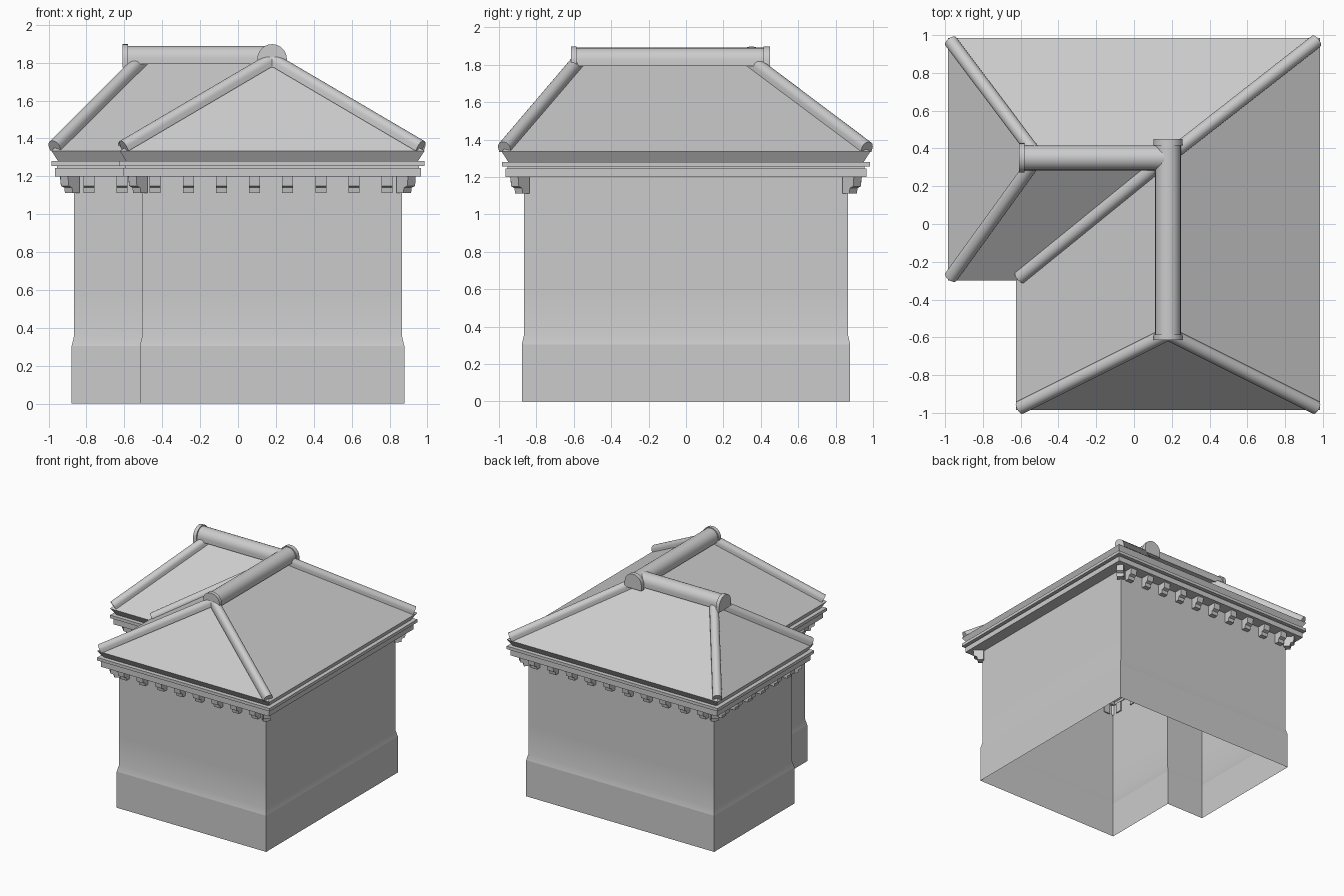
import bpy, bmesh, math
from mathutils import Vector

cube = bpy.data.objects.get("Cube")
if cube:
    bpy.data.objects.remove(cube)

stone = bpy.data.materials.new("grey_stone")
stone.use_nodes = True
GREY = (0.6, 0.6, 0.6, 1)
stone.diffuse_color = GREY
stone.node_tree.nodes["Principled BSDF"].inputs["Base Color"].default_value = GREY

WALL = 0.865            # half width of the walls
NOTCH = (-0.505, -0.18)  # inner corner of the L plan
EAVE = 0.12             # roof overhang
EAVE_Z, RIDGE_Z = 1.335, 1.805


def finish(bm, name, angle=None):
    bmesh.ops.recalc_face_normals(bm, faces=bm.faces)
    mesh = bpy.data.meshes.new(name)
    bm.to_mesh(mesh)
    bm.free()
    mesh.materials.append(stone)
    ob = bpy.data.objects.new(name, mesh)
    bpy.context.collection.objects.link(ob)
    if angle:
        bpy.ops.object.select_all(action='DESELECT')
        ob.select_set(True)
        bpy.context.view_layer.objects.active = ob
        bpy.ops.object.shade_smooth_by_angle(angle=math.radians(angle))
    return ob


def plan(out):
    """L-shaped outline pushed outwards by a distance."""
    w, nx, ny = WALL + out, NOTCH[0] - out, NOTCH[1] - out
    return [(nx, -w), (w, -w), (w, w), (-w, w), (-w, ny), (nx, ny)]


def loft(name, profile, angle=None):
    """Sweep a (distance, height) profile round the L plan."""
    bm = bmesh.new()
    rings = [[bm.verts.new((x, y, z)) for x, y in plan(d)] for d, z in profile]
    for a, b in zip(rings, rings[1:]):
        for i in range(6):
            j = (i + 1) % 6
            bm.faces.new((a[i], a[j], b[j], b[i]))
    return finish(bm, name, angle)


def prism(bm, section, start, end, side, up):
    """Extrude a closed (side, up) section from start to end."""
    ends = [[bm.verts.new(p + side * s + up * u) for s, u in section] for p in (start, end)]
    n = len(section)
    bm.faces.new(ends[0])
    bm.faces.new(ends[1][::-1])
    for i in range(n):
        j = (i + 1) % n
        bm.faces.new((ends[0][i], ends[0][j], ends[1][j], ends[1][i]))


def roll(name, start, end, r, leg, steps=12):
    """Round-topped ridge tile running between two points."""
    start, end = Vector(start), Vector(end)
    side = (end - start).cross(Vector((0, 0, 1))).normalized()
    up = side.cross(end - start).normalized()
    arc = [(r * math.cos(math.pi * i / steps), r * math.sin(math.pi * i / steps))
           for i in range(steps + 1)]
    bm = bmesh.new()
    prism(bm, [(r, -leg)] + arc + [(-r, -leg)], start, end, side, up)
    return finish(bm, name, 40)


# Walls with a battered plinth, open underneath
loft("plinth", [(0.013, 0), (0.013, 0.305)])
loft("walls", [(0.013, 0.305), (0, 0.36), (0, 0.6), (0, 1.2)], 30)

# Moulded cornice
loft("cornice", [(0, 1.2), (0.1, 1.2), (0.1, 1.245), (0.09, 1.245), (0.09, 1.255),
                 (EAVE, 1.255), (EAVE, 1.28), (0.085, 1.28), (EAVE, EAVE_Z)])

# Hipped roof over both wings
front_end = (0.18, -0.58, RIDGE_Z)
wing_end = (-0.51, 0.355, RIDGE_Z)
junction = (0.18, 0.355, RIDGE_Z)
bm = bmesh.new()
e = [bm.verts.new((x, y, EAVE_Z)) for x, y in plan(EAVE)]
f, w, j = [bm.verts.new(p) for p in (front_end, wing_end, junction)]
for face in ((e[0], e[1], f), (e[1], e[2], j, f), (e[2], e[3], w, j),
             (e[3], e[4], w), (e[4], e[5], j, w), (e[5], e[0], f, j)):
    bm.faces.new(face)
finish(bm, "roof")

# Ridge tiles with round end caps
roll("main_ridge", (0.18, -0.6, 1.823), (0.18, 0.42, 1.823), 0.068, 0.03)
roll("wing_ridge", (-0.59, 0.35, 1.823), (0.18, 0.35, 1.823), 0.066, 0.03)
roll("main_ridge_front_cap", (0.18, -0.615, 1.82), (0.18, -0.585, 1.82), 0.078, 0.045)
roll("main_ridge_back_cap", (0.18, 0.415, 1.82), (0.18, 0.45, 1.82), 0.078, 0.045)
roll("wing_ridge_cap", (-0.61, 0.35, 1.82), (-0.58, 0.35, 1.82), 0.078, 0.045)

# Hip and valley tiles
lift = Vector((0, 0, 0.012))
eave = [Vector((x, y, EAVE_Z)) for x, y in plan(EAVE - 0.005)]
tops = {0: front_end, 1: front_end, 2: junction, 3: wing_end, 4: wing_end, 5: junction}
names = ["front_right_hip", "front_left_hip", "back_left_hip",
         "back_right_hip", "wing_front_hip", "valley"]
for i, top in tops.items():
    end = Vector(top) + lift
    start = eave[i] + lift
    start += (end - start).normalized() * 0.02
    roll(names[i] + "_tile", start, end, 0.036, 0.025)

# Brackets beneath the cornice
BRACKET = [(-0.01, 1.2), (0.075, 1.2), (0.07, 1.15), (0.045, 1.14),
           (0.04, 1.112), (-0.01, 1.112)]


def bracket(bm, x, y, nx, ny, half=0.029):
    out = Vector((nx, ny, 0)).normalized()
    along = Vector((-out.y, out.x, 0))
    p = Vector((x, y, 0))
    prism(bm, BRACKET, p - along * half, p + along * half, out, Vector((0, 0, 1)))


bm = bmesh.new()
STEP = 0.175
for i in range(10):
    x = (i - 4.5) * STEP
    bracket(bm, x, WALL, 0, 1)
    bracket(bm, x, -WALL if x > NOTCH[0] else NOTCH[1], 0, -1)
    # side facing the inner corner
    bracket(bm, -WALL if x > NOTCH[1] else NOTCH[0], x, -1, 0)
finish(bm, "brackets")

# Diagonal brackets at the outer corners
bm = bmesh.new()
for x, y in plan(0)[:5]:
    sx = 1 if x > 0 else -1
    sy = 1 if y > 0.5 else -1
    bracket(bm, x, y, sx, sy)
finish(bm, "corner_brackets")
